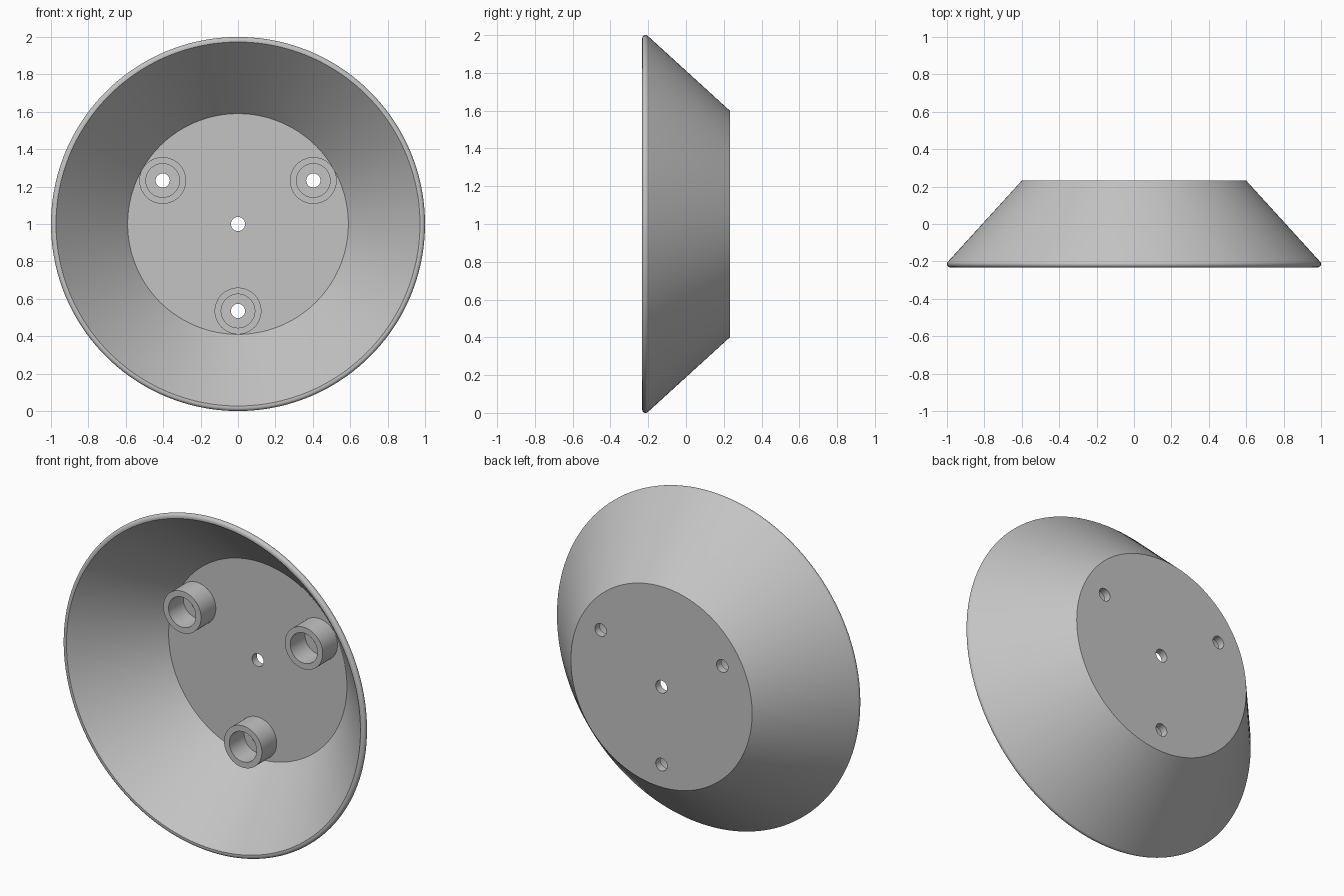
import bpy
import bmesh
from math import sin, cos, pi, radians
from mathutils import Matrix, Vector

if "Cube" in bpy.data.objects:
    bpy.data.objects.remove(bpy.data.objects["Cube"], do_unlink=True)

GREY = (0.55, 0.55, 0.55, 1.0)
grey = bpy.data.materials.new("plain_grey")
grey.use_nodes = True
grey.diffuse_color = GREY
grey.node_tree.nodes["Principled BSDF"].inputs["Base Color"].default_value = GREY

FRONT, BACK, FLOOR = -0.232, 0.232, 0.187
HOLE_R = 0.038
BOSS_RING = 0.465
BOSS_LENGTH = 0.14


def lathe(name, profile, x=0.0, z=1.0, steps=96):
    """Revolve a closed (radius, y) profile about an axis along y."""
    bm = bmesh.new()
    rings = []
    for i in range(steps):
        a = 2 * pi * i / steps
        rings.append([bm.verts.new((r * cos(a), y, r * sin(a))) for r, y in profile])
    n = len(profile)
    for i in range(steps):
        p, q = rings[i], rings[(i + 1) % steps]
        for j in range(n):
            k = (j + 1) % n
            bm.faces.new((p[j], p[k], q[k], q[j]))
    bmesh.ops.recalc_face_normals(bm, faces=bm.faces)
    mesh = bpy.data.meshes.new(name)
    bm.to_mesh(mesh)
    bm.free()
    mesh.materials.append(grey)
    obj = bpy.data.objects.new(name, mesh)
    obj.location = (x, 0, z)
    bpy.context.collection.objects.link(obj)
    return obj


def activate(obj):
    bpy.ops.object.select_all(action="DESELECT")
    obj.select_set(True)
    bpy.context.view_layer.objects.active = obj


# Flared dish with a rounded outer lip and a central hole
lip_r, lip_c = 0.018, 0.982
lip = []
for i in range(9):
    a = radians(-90 + 132 * i / 8)
    lip.append((lip_c + lip_r * cos(a), FRONT + lip_r + lip_r * sin(a)))
profile = [(HOLE_R, FLOOR), (0.59, FLOOR), (0.973, FRONT)] + lip
profile += [(0.6, BACK), (HOLE_R, BACK)]
dish = lathe("dish", profile, steps=160)

# Three hollow bosses, one low and two high
centres = [(BOSS_RING * cos(radians(a)), 1 + BOSS_RING * sin(radians(a)))
           for a in (30, 150, 270)]
names = ("upper_left_boss", "upper_right_boss", "lower_boss")
parts = [dish]
tip, root = FLOOR - BOSS_LENGTH, FLOOR + 0.01
for name, (x, z) in zip(names, centres):
    parts.append(lathe(name, [(0.09, tip), (0.125, tip), (0.125, root), (0.09, root)],
                       x, z, steps=64))

# Screw holes through the floor inside each boss
bm = bmesh.new()
for x, z in centres:
    bmesh.ops.create_cone(
        bm, cap_ends=True, segments=48, radius1=HOLE_R, radius2=HOLE_R, depth=0.3,
        matrix=Matrix.Translation(Vector((x, FLOOR, z))) @ Matrix.Rotation(pi / 2, 4, "X"))
mesh = bpy.data.meshes.new("screw_hole_cutter")
bm.to_mesh(mesh)
bm.free()
mesh.materials.append(grey)
cutter = bpy.data.objects.new("screw_hole_cutter", mesh)
cutter.hide_render = True
bpy.context.collection.objects.link(cutter)

activate(dish)
cut = dish.modifiers.new("screw_holes", "BOOLEAN")
cut.operation = "DIFFERENCE"
cut.solver = "EXACT"
cut.object = cutter
bpy.ops.object.modifier_apply(modifier=cut.name)
bpy.data.objects.remove(cutter, do_unlink=True)

# Smooth curved walls, crisp rims
for part in parts:
    activate(part)
    bpy.ops.object.shade_smooth_by_angle(angle=radians(30))
